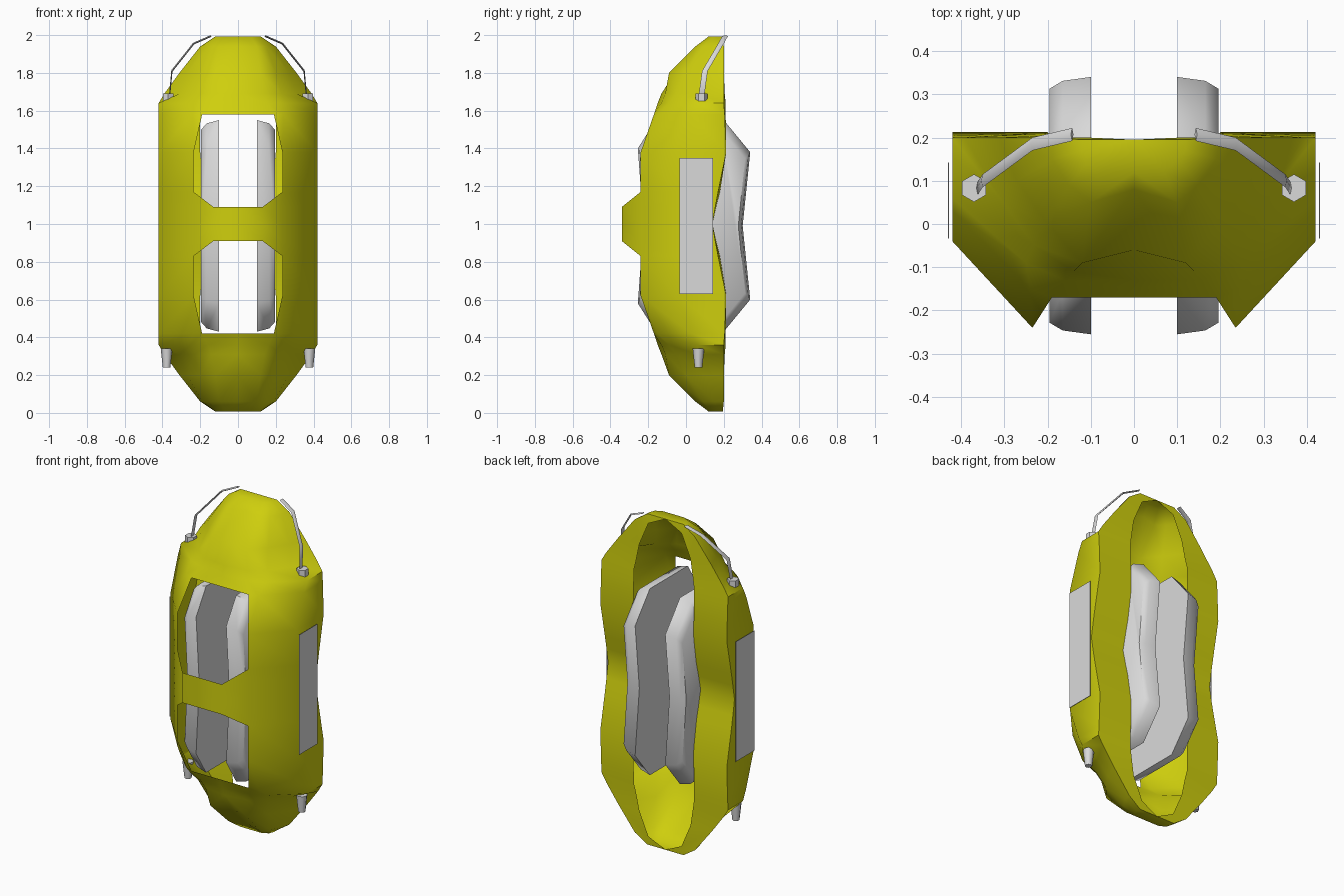
import bpy, bmesh
from mathutils import Vector

if "Cube" in bpy.data.objects:
    bpy.data.objects.remove(bpy.data.objects["Cube"])


def material(name, color):
    m = bpy.data.materials.new(name)
    m.use_nodes = True
    m.diffuse_color = (*color, 1)
    m.node_tree.nodes["Principled BSDF"].inputs["Base Color"].default_value = (*color, 1)
    return m


YELLOW = material("yellow paint", (0.62, 0.62, 0.004))
GREY = material("light grey metal", (0.7, 0.7, 0.7))


def finish(bm, name, mat):
    """Clean up a part modelled on +x, shade it and mirror it to -x."""
    bmesh.ops.remove_doubles(bm, verts=bm.verts, dist=0.0005)
    bmesh.ops.recalc_face_normals(bm, faces=bm.faces)
    mesh = bpy.data.meshes.new(name)
    bm.to_mesh(mesh)
    bm.free()
    mesh.materials.append(mat)
    ob = bpy.data.objects.new(name, mesh)
    bpy.context.collection.objects.link(ob)
    bpy.ops.object.select_all(action="DESELECT")
    ob.select_set(True)
    bpy.context.view_layer.objects.active = ob
    bpy.ops.object.shade_smooth_by_angle(angle=0.95)
    ob.modifiers.new("mirror", "MIRROR")


def skin(bm, rings, closed=False, open_rows=()):
    """Bridge successive rings of points; open_rows lose their first face."""
    vs = [[bm.verts.new(p) for p in r] for r in rings]
    n = len(vs[0])
    for i in range(len(vs) - 1):
        for j in range(n if closed else n - 1):
            if j > 0 or i not in open_rows:
                k = (j + 1) % n
                bm.faces.new((vs[i][j], vs[i][k], vs[i + 1][k], vs[i + 1][j]))
    bm.faces.new(vs[0])
    bm.faces.new(vs[-1])


# Shell upper half, row by row: height, front y, front corner x,
# shoulder x and y, side front x and y, side back x and y, rim inner edge x and y
ROWS = [
    (1.993, .12, .07, .11, .14, .12, .17, .12, .195, 0, .195),
    (1.94, .05, .1, .15, .09, .19, .15, .2, .2, .11, .2),
    (1.8, -.09, .12, .2, 0, .27, .1, .31, .2, .17, .2),
    (1.69, -.13, .14, .23, -.05, .31, .06, .39, .2, .19, .205),
    (1.64, -.15, .16, .25, -.09, .42, .06, .42, .2, .2, .21),
    (1.58, -.17, .19, .24, -.15, .42, .03, .42, .205, .2, .21),
    (1.38, -.24, .235, .235, -.24, .42, -.04, .42, .213, .2, .213),
    (1.17, -.24, .235, .235, -.24, .42, -.04, .42, .17, .18, .18),
    (1.09, -.34, .13, .235, -.24, .42, -.04, .42, .155, .17, .16),
    (1, -.34, .13, .235, -.24, .42, -.04, .42, .14, .16, .14),
]


def shell_ring(row, lower):
    z, front, corner, sx, sy, dx, dy, ex, ey, rx, ry = row
    height = 2 - z if lower else z
    rounding = .02 if 1.6 < z < 1.9 else 0
    # both noses are dented along the centre line
    dent = .03 if 1.7 < z < 1.98 else 0
    outline = [(0, front + dent), (corner, front + rounding * (not dent)),
               (sx, sy), (dx, dy), (ex, ey), (rx, ry)]
    return [(x, y, height) for x, y in outline]


bm = bmesh.new()
upper = [shell_ring(r, False) for r in ROWS]
lower = [shell_ring(r, True) for r in reversed(ROWS[:-1])]
# the two front windows lie above and below the cross bar
skin(bm, upper + lower, open_rows=(5, 6, 7, 10, 11, 12))
finish(bm, "shell", YELLOW)

# Inner rails: an angular outline, symmetric in height, rounded outwards
HALF = [(.3, 0), (.34, .39), (.2, .56), (-.16, .56), (-.255, .41), (-.225, 0)]
OUTLINE = HALF + [(y, -h) for y, h in reversed(HALF[1:-1])]
MIDDLE = Vector((0, .04, .99))
bm = bmesh.new()
skin(bm, [[MIDDLE + Vector((x, (y - MIDDLE.y) * taper, h * taper)) for y, h in OUTLINE]
          for x, taper in ((.1, 1), (.165, .97), (.195, .91))], closed=True)
finish(bm, "inner_rail", GREY)

# Side plates
bm = bmesh.new()
bmesh.ops.create_cube(bm, size=1)
bmesh.ops.scale(bm, verts=bm.verts, vec=(.002, .176, .72))
bmesh.ops.translate(bm, verts=bm.verts, vec=(.429, .054, .99))
finish(bm, "side_plate", GREY)


# Upper sockets and lower nozzles
def peg(name, centre, sides, low, high, height):
    bm = bmesh.new()
    bmesh.ops.create_cone(bm, cap_ends=True, segments=sides, radius1=low,
                          radius2=high, depth=height)
    bmesh.ops.translate(bm, verts=bm.verts, vec=centre)
    finish(bm, name, GREY)


peg("upper_socket", (.37, .083, 1.67), 6, .032, .032, .04)
peg("lower_nozzle", (.378, .066, .29), 8, .02, .031, .1)

# Thin bent straps from the sockets to the top
PATH = [(.362, .082, 1.68), (.35, .1, 1.81), (.235, .185, 1.955), (.143, .207, 1.995)]
WIDE = Vector((0, .015, 0))
THIN = Vector((.003, 0, .004))
bm = bmesh.new()
skin(bm, [[Vector(p) + o for o in (WIDE, THIN, -WIDE, -THIN)] for p in PATH], closed=True)
finish(bm, "top_strap", GREY)
